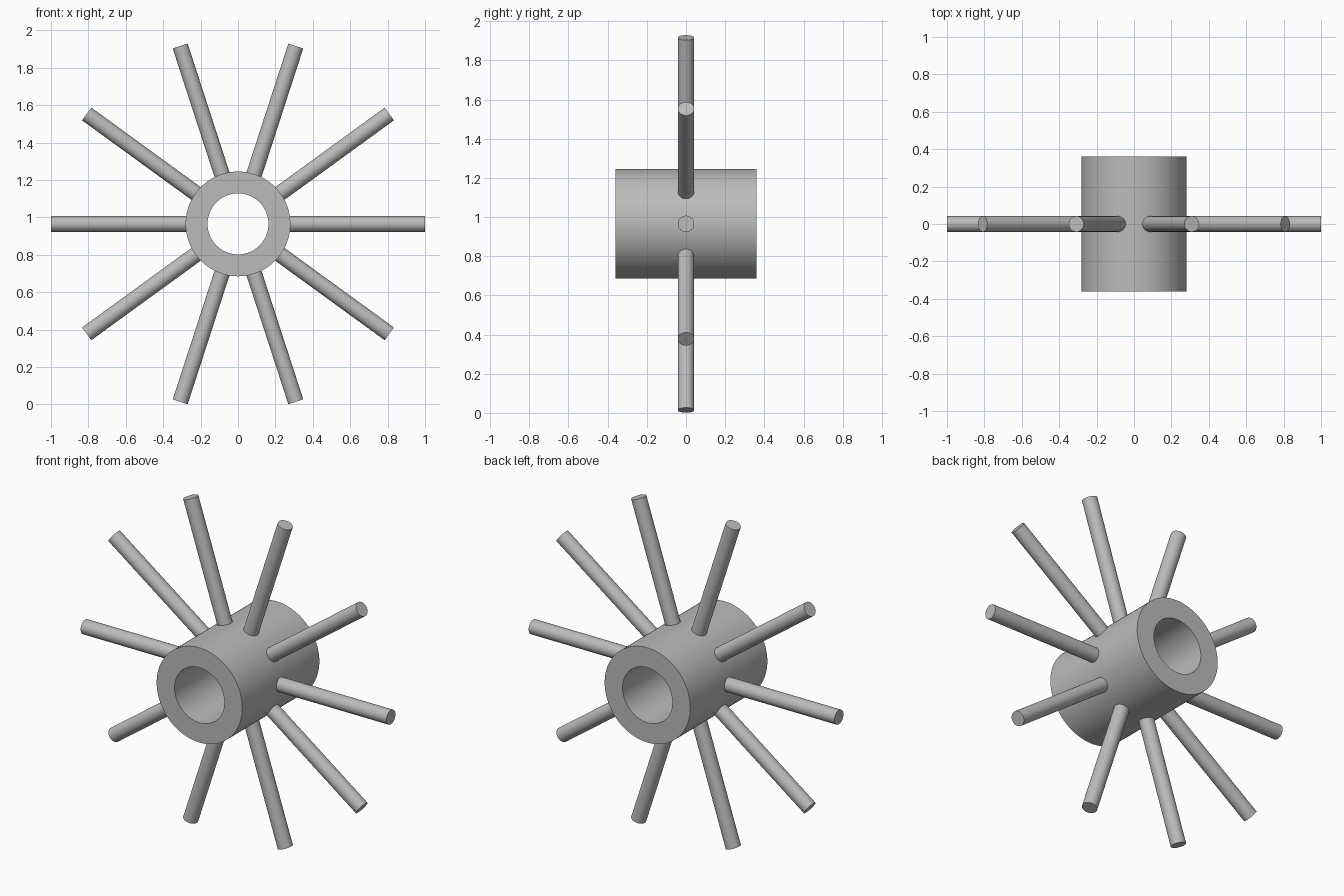
import bpy, bmesh, math
from mathutils import Matrix, Vector

cube = bpy.data.objects.get("Cube")
if cube:
    bpy.data.objects.remove(cube, do_unlink=True)

CENTRE = Vector((0, 0, 0.965))
HUB_OUTER, HUB_INNER, HUB_HALF = 0.28, 0.163, 0.36
SPOKE_RADIUS, SPOKE_START, SPOKE_END, SPOKES = 0.042, 0.22, 1.0, 10

grey = bpy.data.materials.new("plain grey")
grey.use_nodes = True
colour = (0.5, 0.5, 0.5, 1)
grey.diffuse_color = colour
grey.node_tree.nodes["Principled BSDF"].inputs["Base Color"].default_value = colour


def finish(name, bm):
    """Turn a bmesh into a smooth, coloured object with crisp rims."""
    bmesh.ops.recalc_face_normals(bm, faces=bm.faces)
    mesh = bpy.data.meshes.new(name)
    bm.to_mesh(mesh)
    bm.free()
    mesh.materials.append(grey)
    obj = bpy.data.objects.new(name, mesh)
    bpy.context.collection.objects.link(obj)
    bpy.ops.object.select_all(action='DESELECT')
    obj.select_set(True)
    bpy.context.view_layer.objects.active = obj
    bpy.ops.object.shade_smooth_by_angle(angle=math.radians(30))
    return obj


# Hub: a rectangular wall section spun around the axle
bm = bmesh.new()
section = [(HUB_INNER, -HUB_HALF), (HUB_OUTER, -HUB_HALF),
           (HUB_OUTER, HUB_HALF), (HUB_INNER, HUB_HALF)]
verts = [bm.verts.new((r, y, 0)) for r, y in section]
edges = [bm.edges.new((verts[i - 1], verts[i])) for i in range(len(verts))]
bmesh.ops.spin(bm, geom=verts + edges, cent=(0, 0, 0), axis=(0, 1, 0),
               angle=math.tau, steps=96, use_merge=True)
bmesh.ops.remove_doubles(bm, verts=bm.verts, dist=0.0001)
finish("hub", bm).location = CENTRE

# Spokes: round rods set into the hub wall, evenly spaced
for i in range(SPOKES):
    bm = bmesh.new()
    middle = (SPOKE_START + SPOKE_END) / 2
    bmesh.ops.create_cone(bm, cap_ends=True, segments=48,
                          radius1=SPOKE_RADIUS, radius2=SPOKE_RADIUS,
                          depth=SPOKE_END - SPOKE_START,
                          matrix=Matrix.Translation((0, 0, middle)))
    spoke = finish(f"spoke_{i + 1}", bm)
    spoke.location = CENTRE
    spoke.rotation_euler.y = math.pi / 2 + i * math.tau / SPOKES
